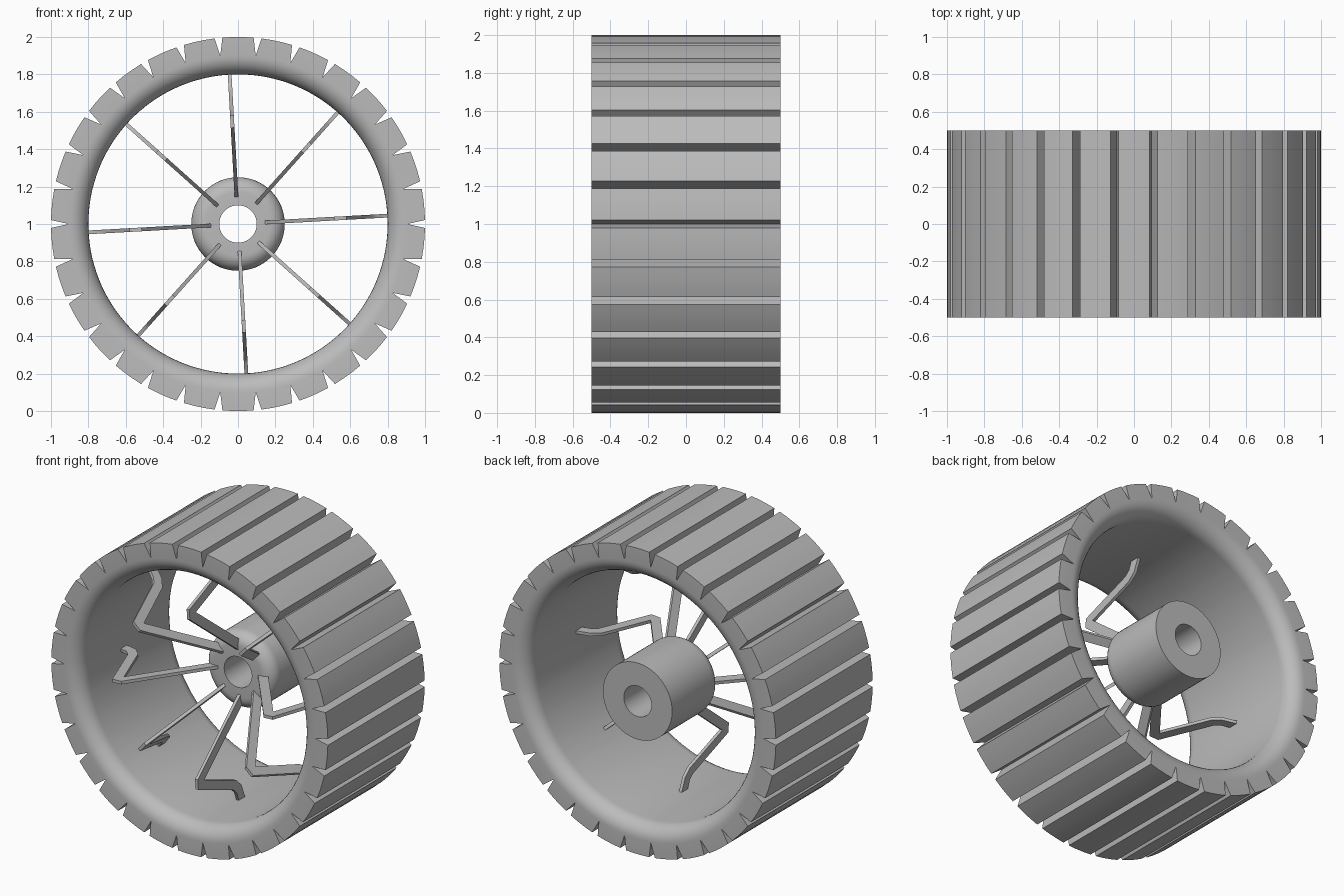
import bpy, bmesh, math

cube = bpy.data.objects.get("Cube")
if cube:
    bpy.data.objects.remove(cube)

grey = bpy.data.materials.new("plain_grey")
grey.use_nodes = True
colour = (0.5, 0.5, 0.5, 1)
grey.diffuse_color = colour
grey.node_tree.nodes["Principled BSDF"].inputs["Base Color"].default_value = colour


def make_object(name, bm):
    bmesh.ops.recalc_face_normals(bm, faces=bm.faces)
    mesh = bpy.data.meshes.new(name)
    bm.to_mesh(mesh)
    bm.free()
    mesh.materials.append(grey)
    obj = bpy.data.objects.new(name, mesh)
    bpy.context.collection.objects.link(obj)
    bpy.ops.object.select_all(action='DESELECT')
    obj.select_set(True)
    bpy.context.view_layer.objects.active = obj
    bpy.ops.object.shade_smooth_by_angle(angle=math.radians(28))
    return obj


def polar(r, y, angle):
    return (r * math.cos(angle), y, 1 + r * math.sin(angle))


def fillet(r, y, radius, start, end, steps=8):
    """Arc of (radius, depth) points around a centre, angles in degrees."""
    turns = [math.radians(start + (end - start) * i / steps) for i in range(steps + 1)]
    return [(r + radius * math.cos(t), y + radius * math.sin(t)) for t in turns]


def revolve(name, sections):
    """Join closed (radius, depth) sections placed at successive angles."""
    bm = bmesh.new()
    rings = [[bm.verts.new(polar(r, y, a)) for r, y in pts] for a, pts in sections]
    for k, ring in enumerate(rings):
        after = rings[(k + 1) % len(rings)]
        for i in range(len(ring)):
            j = (i + 1) % len(ring)
            bm.faces.new((ring[i], ring[j], after[j], after[i]))
    return make_object(name, bm)


# Tyre: thirty tread blocks parted by V grooves, rounded inner rims
inner = fillet(0.9, -0.4, 0.1, 270, 180) + fillet(0.9, 0.4, 0.1, 180, 90)
groove = 1.2
sections = []
for k in range(30):
    for offset, r in ((-groove, 1), (0, 0.905), (groove, 1), (4.4, 1), (7.6, 1)):
        pts = [(r, -0.5)] + inner + [(r, 0.5)]
        sections.append((math.radians(12 * k + offset), pts))
revolve("treaded_tyre", sections)

# Hub: bored cylinder with a rounded front edge
hub = [(0.1, 0.5), (0.1, 0)] + fillet(0.17, 0.08, 0.08, 270, 360) + [(0.25, 0.5)]
revolve("hub", [(math.tau * k / 64, hub) for k in range(64)])

# Spokes: thin bent straps running forward from the hub, then back to the rim
path = [(0.16, 0.03), (0.53, -0.44), (0.56, -0.44), (0.69, -0.1), (0.73, -0.06), (0.82, -0.03)]
half_width, half_thick = 0.03, 0.01


def unit(a, b):
    length = math.dist(a, b)
    return ((b[0] - a[0]) / length, (b[1] - a[1]) / length)


def strap_edges(points):
    """Offset the path to both sides with mitred corners."""
    dirs = [unit(a, b) for a, b in zip(points, points[1:])]
    left, right = [], []
    for i, (r, y) in enumerate(points):
        d0, d1 = dirs[max(i - 1, 0)], dirs[min(i, len(dirs) - 1)]
        nx, ny = -d0[1] - d1[1], d0[0] + d1[0]
        scale = half_width * 2 / (nx * nx + ny * ny)
        left.append((r + nx * scale, y + ny * scale))
        right.append((r - nx * scale, y - ny * scale))
    return left, right


left, right = strap_edges(path)
for k in range(8):
    angle = math.radians(3.2 + 45 * k)
    bm = bmesh.new()
    rings = []
    for a, b in zip(left, right):
        ring = []
        for (r, y), side in ((a, -1), (b, -1), (b, 1), (a, 1)):
            x, y, z = polar(r, y, angle)
            shift = side * half_thick
            ring.append(bm.verts.new((x - shift * math.sin(angle), y, z + shift * math.cos(angle))))
        rings.append(ring)
    for p, q in zip(rings, rings[1:]):
        for i in range(4):
            j = (i + 1) % 4
            bm.faces.new((p[i], p[j], q[j], q[i]))
    bm.faces.new(rings[0])
    bm.faces.new(rings[-1])
    make_object(f"spoke_{k + 1}", bm)
